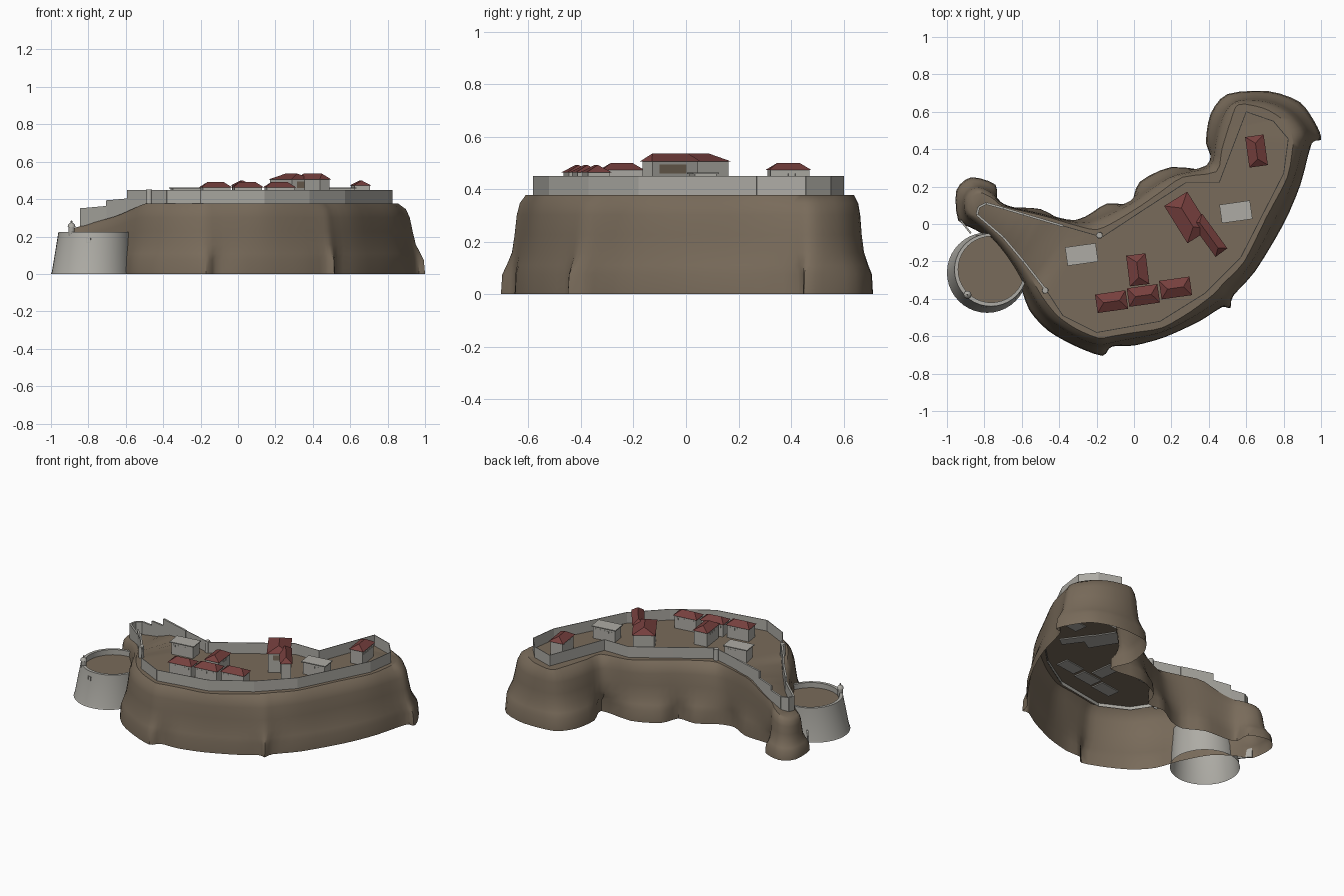
import bpy, bmesh, math
from mathutils import Vector, Matrix

if "Cube" in bpy.data.objects:
    bpy.data.objects.remove(bpy.data.objects["Cube"])


def mat(name, rgb):
    m = bpy.data.materials.new(name)
    m.diffuse_color = (*rgb, 1)
    m.use_nodes = True
    m.node_tree.nodes["Principled BSDF"].inputs["Base Color"].default_value = m.diffuse_color
    return m


ROCK = mat("brown_rock", (0.19, 0.147, 0.103))
STONE = mat("grey_stone", (0.42, 0.41, 0.375))
ROOF = mat("red_tile", (0.18, 0.05, 0.047))


def finish(name, bm, mats, smooth=None):
    bmesh.ops.recalc_face_normals(bm, faces=bm.faces)
    me = bpy.data.meshes.new(name)
    bm.to_mesh(me)
    bm.free()
    ob = bpy.data.objects.new(name, me)
    bpy.context.collection.objects.link(ob)
    for m in mats:
        me.materials.append(m)
    if smooth:
        bpy.ops.object.select_all(action='DESELECT')
        ob.select_set(True)
        bpy.context.view_layer.objects.active = ob
        bpy.ops.object.shade_smooth_by_angle(angle=math.radians(smooth))
    return ob


def loft(bm, rings):
    """Join closed rings of points with quads; returns the vertex rings."""
    vs = [[bm.verts.new(p) for p in r] for r in rings]
    n = len(vs[0])
    for a, b in zip(vs, vs[1:]):
        for i in range(n):
            bm.faces.new((a[i], a[(i + 1) % n], b[(i + 1) % n], b[i]))
    return vs


def spline(pts, k=3):
    """Closed smooth curve through 2D points."""
    out, n = [], len(pts)
    for i in range(n):
        p0, p1, p2, p3 = (Vector(pts[(i + j - 1) % n]) for j in range(4))
        for s in range(k):
            t = s / k
            m1, m2 = (p2 - p0) * 0.4, (p3 - p1) * 0.4
            out.append(p1 * (2*t**3 - 3*t**2 + 1) + m1 * (t**3 - 2*t**2 + t)
                       + p2 * (3*t**2 - 2*t**3) + m2 * (t**3 - t**2))
    return out


def soften(pts, n):
    for _ in range(n):
        pts = [(pts[i - 1] + pts[i] * 2 + pts[(i + 1) % len(pts)]) / 4 for i in range(len(pts))]
    return pts


def ground(x):
    """Plateau height: level, dropping along the western tail."""
    if x > -0.5:
        return 0.377
    if x > -0.64:
        return 0.377 - (-0.5 - x) * 0.46
    return max(0.20, 0.312 - (-0.64 - x) * 0.28)


# Cliff: foot outline and the matching rim outline
foot = [(-.56, -.46), (-.46, -.57), (-.32, -.65), (-.17, -.705), (-.12, -.655), (0, -.65),
        (.165, -.605), (.35, -.52), (.47, -.445), (.515, -.45), (.53, -.385), (.65, -.25),
        (.80, 0), (.89, .21), (.95, .43), (1, .45), (.98, .52), (.89, .65), (.72, .71),
        (.50, .695), (.41, .59), (.385, .43), (.43, .29), (.20, .305), (.03, .225),
        (-.02, .11), (-.145, .11), (-.26, .04), (-.37, .015), (-.50, .08), (-.66, .09),
        (-.73, .11), (-.74, .21), (-.87, .25), (-.95, .18), (-.94, .02), (-.85, -.03),
        (-.72, -.12), (-.62, -.30)]
rim = [(-.49, -.39), (-.41, -.49), (-.31, -.56), (-.19, -.61), (-.12, -.60), (0, -.58),
       (.15, -.555), (.30, -.47), (.42, -.38), (.455, -.345), (.48, -.315), (.59, -.20),
       (.71, .04), (.82, .25), (.85, .42), (.855, .46), (.84, .50), (.78, .57), (.69, .62),
       (.56, .64), (.52, .56), (.47, .40), (.44, .28), (.26, .25), (.14, .17),
       (.04, .10), (-.09, .02), (-.20, -.03), (-.32, -.005), (-.47, .04), (-.62, .075),
       (-.71, .10), (-.76, .14), (-.83, .17), (-.88, .13), (-.88, .06), (-.82, .03),
       (-.70, -.09), (-.58, -.24)]
F, R = spline(foot), spline(rim)
S = soften(F, 9)
bm = bmesh.new()
rings = []
# height fraction, outward fraction, how far the spurs are smoothed away
for h, out, soft in [(0, 1, 0), (.2, .96, .05), (.29, .88, .45), (.42, .74, .9), (.6, .62, 1),
                     (.8, .5, 1), (.92, .33, 1), (1, 0, 1)]:
    ring = []
    for f, s, r in zip(F, S, R):
        p = r.lerp(f.lerp(s, soft), out)
        ring.append((p.x, p.y, h * ground(r.x)))
    rings.append(ring)
top = loft(bm, rings)[-1]
edges = [bm.edges.get((top[i - 1], top[i])) for i in range(len(top))]
bmesh.ops.triangle_fill(bm, edges=edges, use_beauty=True)
finish("cliff", bm, [ROCK], 40)

# Curtain wall following the plateau, stepping down on the western tail
path = [(-.83, .09), (-.79, .11), (-.70, .085), (-.59, .052), (-.38, -.01), (-.17, -.07),
        (.05, .075), (.275, .22), (.455, .22), (.60, .60), (.745, .55), (.825, .455),
        (.80, .27), (.57, -.18), (.38, -.37), (.14, -.52), (-.20, -.58), (-.38, -.49),
        (-.465, -.36), (-.59, -.20), (-.70, -.07), (-.84, .05)]


def wall_top(mx, x):
    if mx > -.59:
        return .45
    return (.398 if mx > -.70 else .368) + (x + .65) * .09


bm = bmesh.new()
for (ax, ay), (bx, by) in zip(path, path[1:] + path[:1]):
    mx = (ax + bx) / 2
    d = Vector((bx - ax, by - ay)).normalized()
    w = 0.006 if mx < -.4 and ay > -.4 else 0.002
    nx, ny = -d.y * w, d.x * w
    v = [[bm.verts.new((x + s * nx, y + s * ny, z)) for z in (ground(x) - .02, wall_top(mx, x))]
         for x, y in ((ax, ay), (bx, by)) for s in (-1, 1)]
    order = [v[0], v[2], v[3], v[1]]
    for i in range(4):
        a, b = order[i], order[(i + 1) % 4]
        bm.faces.new((a[0], b[0], b[1], a[1]))
    bm.faces.new([c[1] for c in order])
finish("curtain_wall", bm, [STONE])


def turned(name, profile, center, n, mats, smooth=30):
    """Round part from (radius, z) pairs."""
    bm = bmesh.new()
    rings = [[(center[0] + r * math.cos(i * math.tau / n),
               center[1] + r * math.sin(i * math.tau / n), z) for i in range(n)]
             for r, z in profile]
    bm.faces.new(loft(bm, rings)[-1])
    return finish(name, bm, mats, smooth)


# Small round turrets on the wall corners
for i, (x, y) in enumerate([(-.475, -.355), (-.185, -.06)]):
    turned("wall_turret_%d" % i, [(.018, .35), (.016, .452)], (x, y), 12, [STONE])

# Round bastion: battered drum, parapet and earth floor
bm = bmesh.new()
N = 40
rings = []
for cx, cy, r, z in [(-.785, -.26, .215, 0), (-.784, -.259, .211, .012), (-.765, -.245, .195, .225),
                     (-.763, -.243, .177, .225), (-.763, -.243, .177, .19)]:
    rings.append([(cx + r * math.cos(i * math.tau / N), cy + r * math.sin(i * math.tau / N), z)
                  for i in range(N)])
vs = loft(bm, rings)
bm.faces.new(vs[-1]).material_index = 1
finish("bastion", bm, [STONE, ROCK], 30)

# Sentry box with dome and finial
turned("sentry_box", [(.008, .18), (.017, .205), (.017, .25), (.021, .252), (.018, .263),
                      (.010, .271), (.004, .274), (.005, .282), (.001, .287)],
       (-.89, -.378), 12, [STONE])


def box(bm, M, cx, cy, sx, sy, z0, z1, mi=0):
    ret = bmesh.ops.create_cube(bm, size=1, matrix=M @ Matrix.Translation((cx, cy, (z0 + z1) / 2))
                                @ Matrix.Diagonal((sx, sy, z1 - z0, 1)))
    for f in {f for v in ret['verts'] for f in v.link_faces}:
        f.material_index = mi


# Bastion gun window frame: four bars
bm = bmesh.new()
M = Matrix.Translation((-.80, -.442, 0)) @ Matrix.Rotation(-.18, 4, 'Z')
for s in (-1, 1):
    box(bm, M, s * .011, 0, .004, .008, .167, .193)
    box(bm, M, 0, 0, .018, .008, .18 + s * .011 - .002, .18 + s * .011 + .002)
finish("bastion_window", bm, [STONE])

# Low stone wall between the tail knob and the bastion
bm = bmesh.new()
box(bm, Matrix.Translation((-.90, -.015, 0)) @ Matrix.Rotation(-.9, 4, 'Z'), 0, 0, .09, .01, 0, .09)
finish("link_wall", bm, [STONE])


def house(name, x, y, L, W, deg, eave, ridge=None, opening=()):
    """Stone block with window plates and a hipped or flat roof."""
    M = Matrix.Translation((x, y, 0)) @ Matrix.Rotation(math.radians(deg), 4, 'Z')
    bm = bmesh.new()
    l, w = L - .016, W - .016
    box(bm, M, 0, 0, l, w, .37, eave)
    if 'side' in opening:
        box(bm, M, .01, w / 2, l * .6, .002, eave - .045, eave - .012, 1)
    elif 'end' in opening:
        box(bm, M, l / 2, 0, .002, w * .5, eave - .045, eave - .012, 1)
    else:
        for i in range(5):
            for s in (-1, 1):
                box(bm, M, (i - 2) * (l - .014) / 5, s * w / 2, .013, .002, eave - .027, eave - .013)
    if ridge is None:
        box(bm, M, 0, 0, L, W, eave, eave + .006)
    else:
        a, b, k = L / 2, W / 2, L / 2 - W * .4
        e = [bm.verts.new(M @ Vector(p)) for p in
             ((-a, -b, eave), (a, -b, eave), (a, b, eave), (-a, b, eave))]
        r0, r1 = (bm.verts.new(M @ Vector((s * k, 0, ridge))) for s in (-1, 1))
        for f in ((e[0], e[1], r1, r0), (e[1], e[2], r1), (e[2], e[3], r0, r1), (e[3], e[0], r0),
                  (e[3], e[2], e[1], e[0])):
            bm.faces.new(f).material_index = 2
    finish(name, bm, [STONE, ROCK, ROOF])


# Barracks and other buildings
for i, (x, y) in enumerate([(-.12, -.415), (.05, -.382), (.222, -.342)]):
    house("barrack_%d" % i, x, y, .165, .10, 8, .463, .492)
house("cross_house", .02, -.245, .165, .105, 97, .472, .50)
house("north_house", .655, .39, .165, .10, 98, .472, .50)
house("main_hall", .285, .035, .235, .145, -58, .505, .536, ('end',))
house("main_wing", .40, -.06, .23, .078, -54, .505, .536, ('side',))
house("flat_house_west", -.28, -.163, .165, .10, 8, .457)
house("flat_house_east", .545, .065, .165, .10, 8, .457)
